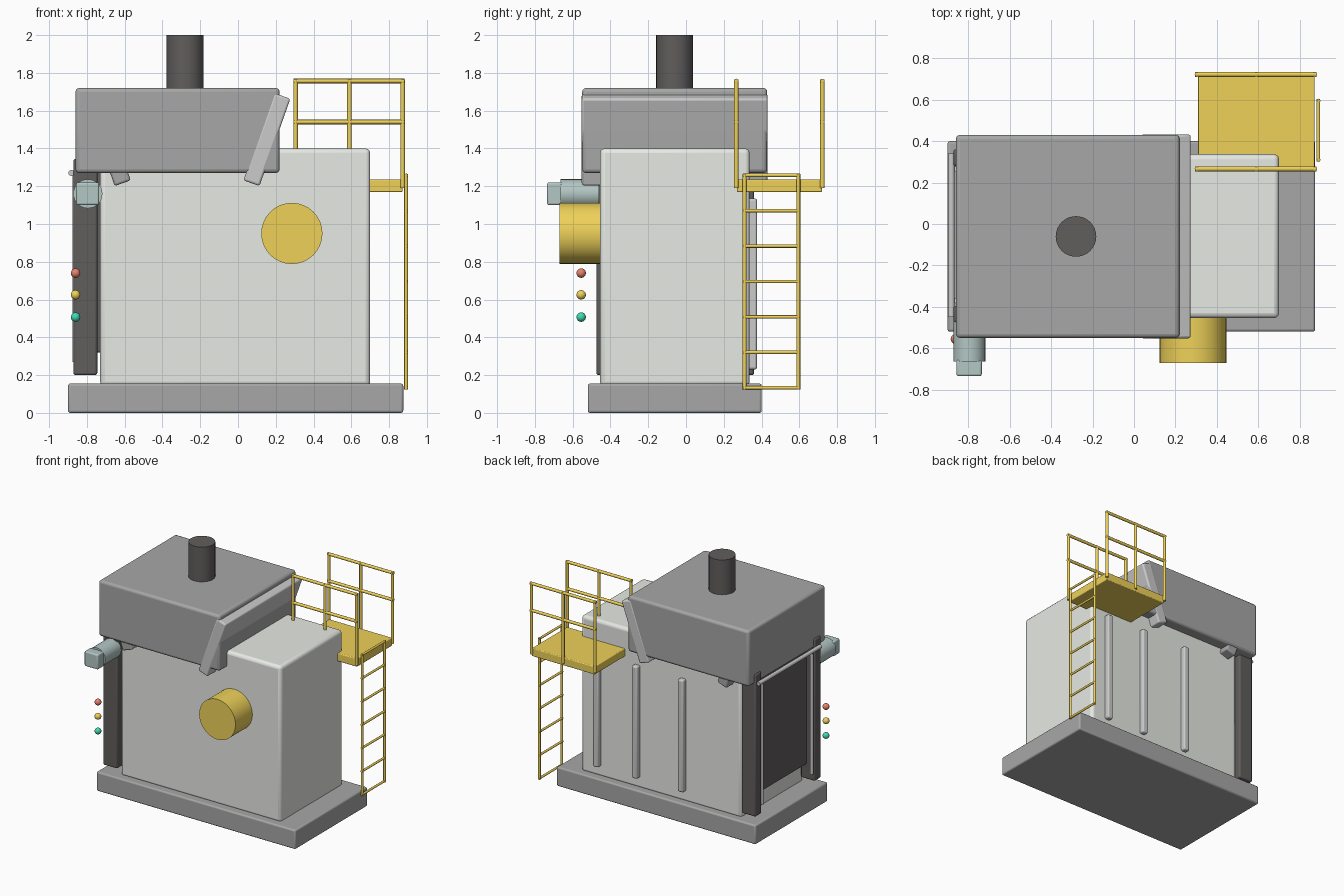
import bpy, math
from mathutils import Vector

if "Cube" in bpy.data.objects:
    bpy.data.objects.remove(bpy.data.objects["Cube"])

MATS = {}
COLORS = {
    "light": (0.80, 0.82, 0.78), "dark": (0.38, 0.39, 0.38), "mid": (0.60, 0.60, 0.60),
    "black": (0.12, 0.11, 0.11), "yellow": (0.86, 0.64, 0.10), "teal": (0.45, 0.57, 0.55),
    "red": (0.80, 0.22, 0.15), "green": (0.05, 0.70, 0.45),
}


def finish(name, color):
    o = bpy.context.object
    o.name = name
    if color not in MATS:
        MATS[color] = bpy.data.materials.new(color)
        MATS[color].diffuse_color = (*COLORS[color], 1)
    o.data.materials.append(MATS[color])
    return o


def box(name, color, x, y, z, bevel=0.015, tilt=0.0):
    """Bevelled box from x, y and z ranges, tilted about the y axis."""
    rng = (x, y, z)
    bpy.ops.mesh.primitive_cube_add(size=1, location=[(a + b) / 2 for a, b in rng])
    o = finish(name, color)
    o.scale = [b - a for a, b in rng]
    bpy.ops.object.transform_apply(location=False, rotation=False, scale=True)
    o.rotation_euler.y = tilt
    if bevel:
        m = o.modifiers.new("bevel", "BEVEL")
        m.width, m.segments = bevel, 3
        bpy.ops.object.shade_smooth_by_angle(angle=math.radians(35))
    return o


def rod(name, color, a, b, r, sides=12):
    """Cylinder between two points."""
    a, b = Vector(a), Vector(b)
    bpy.ops.mesh.primitive_cylinder_add(vertices=sides, radius=r, depth=(b - a).length,
                                        location=(a + b) / 2)
    o = finish(name, color)
    o.rotation_euler = (b - a).to_track_quat("Z", "Y").to_euler()
    bpy.ops.object.shade_smooth_by_angle(angle=math.radians(35))
    return o


# base, body and hood
box("base", "dark", (-0.90, 0.875), (-0.52, 0.40), (0, 0.155), 0.012)
box("body", "light", (-0.73, 0.70), (-0.455, 0.337), (0.14, 1.40), 0.025)
box("hood", "dark", (-0.86, 0.22), (-0.55, 0.43), (1.27, 1.72), 0.02)
rod("chimney", "black", (-0.28, -0.06, 1.65), (-0.28, -0.06, 2.0), 0.098, 32)

# slanted hood plates, mirrored about the hood centre
for side, cx, col, grow in (("right", 0.153, "mid", 0.002), ("left", -0.692, "dark", -0.01)):
    box(f"hood_plate_{side}", col, (cx - 0.045, cx + 0.045), (-0.55 - grow, 0.43 + grow),
        (1.202, 1.692), 0.012, math.radians(19.5 if side == "right" else -19.5))

# round front port
rod("front_port", "yellow", (0.285, -0.67, 0.95), (0.285, -0.42, 0.95), 0.162, 32)

# left door: posts, panel, guide rods and rail
for side, y0 in (("front", -0.475), ("back", 0.28)):
    box(f"door_post_{side}", "black", (-0.872, -0.745), (y0, y0 + 0.08), (0.20, 1.345), 0.012)
box("door_panel", "black", (-0.80, -0.72), (-0.40, 0.30), (0.32, 1.30), 0.01)
for side, y in (("front", -0.37), ("back", 0.265)):
    rod(f"door_rod_{side}", "mid", (-0.863, y, 0.27), (-0.863, y, 1.26), 0.013)
rod("door_rail", "mid", (-0.882, -0.45, 1.27), (-0.882, 0.34, 1.27), 0.016)

# drive motor
rod("motor", "teal", (-0.795, -0.665, 1.16), (-0.795, -0.46, 1.16), 0.077, 32)
box("motor_box", "teal", (-0.857, -0.735), (-0.735, -0.655), (1.10, 1.22), 0.01)

# signal lights
for name, col, z in (("red", "red", 0.74), ("amber", "yellow", 0.625), ("green", "green", 0.507)):
    bpy.ops.mesh.primitive_uv_sphere_add(segments=20, ring_count=12, radius=0.025,
                                         location=(-0.86, -0.555, z))
    finish(f"{name}_light", col)
    bpy.ops.object.shade_smooth()

# back ribs
for i, x in enumerate((0.545, 0.20, -0.21)):
    box(f"back_rib_{i}", "mid", (x - 0.025, x + 0.025), (0.325, 0.376), (0.23, 1.135), 0.012)

# platform with two railings
box("platform", "yellow", (0.31, 0.872), (0.27, 0.72), (1.17, 1.235), 0.006)
for side, y in (("front", 0.266), ("back", 0.722)):
    for i, x in enumerate((0.305, 0.59, 0.872)):
        rod(f"railing_post_{side}_{i}", "yellow", (x, y, 1.19), (x, y, 1.765), 0.012)
    for i, z in enumerate((1.54, 1.757)):
        rod(f"railing_bar_{side}_{i}", "yellow", (0.295, y, z), (0.882, y, z), 0.012)

# ladder
for i, y in enumerate((0.31, 0.595)):
    rod(f"ladder_side_{i}", "yellow", (0.89, y, 0.125), (0.89, y, 1.265), 0.01)
for i in range(7):
    z = 0.133 + i * 0.1875
    rod(f"ladder_rung_{i}", "yellow", (0.89, 0.302, z), (0.89, 0.603, z), 0.009)

for m in bpy.data.materials:
    if m.users and not m.is_grease_pencil:
        m.use_nodes = True
        m.node_tree.nodes["Principled BSDF"].inputs["Base Color"].default_value = m.diffuse_color
